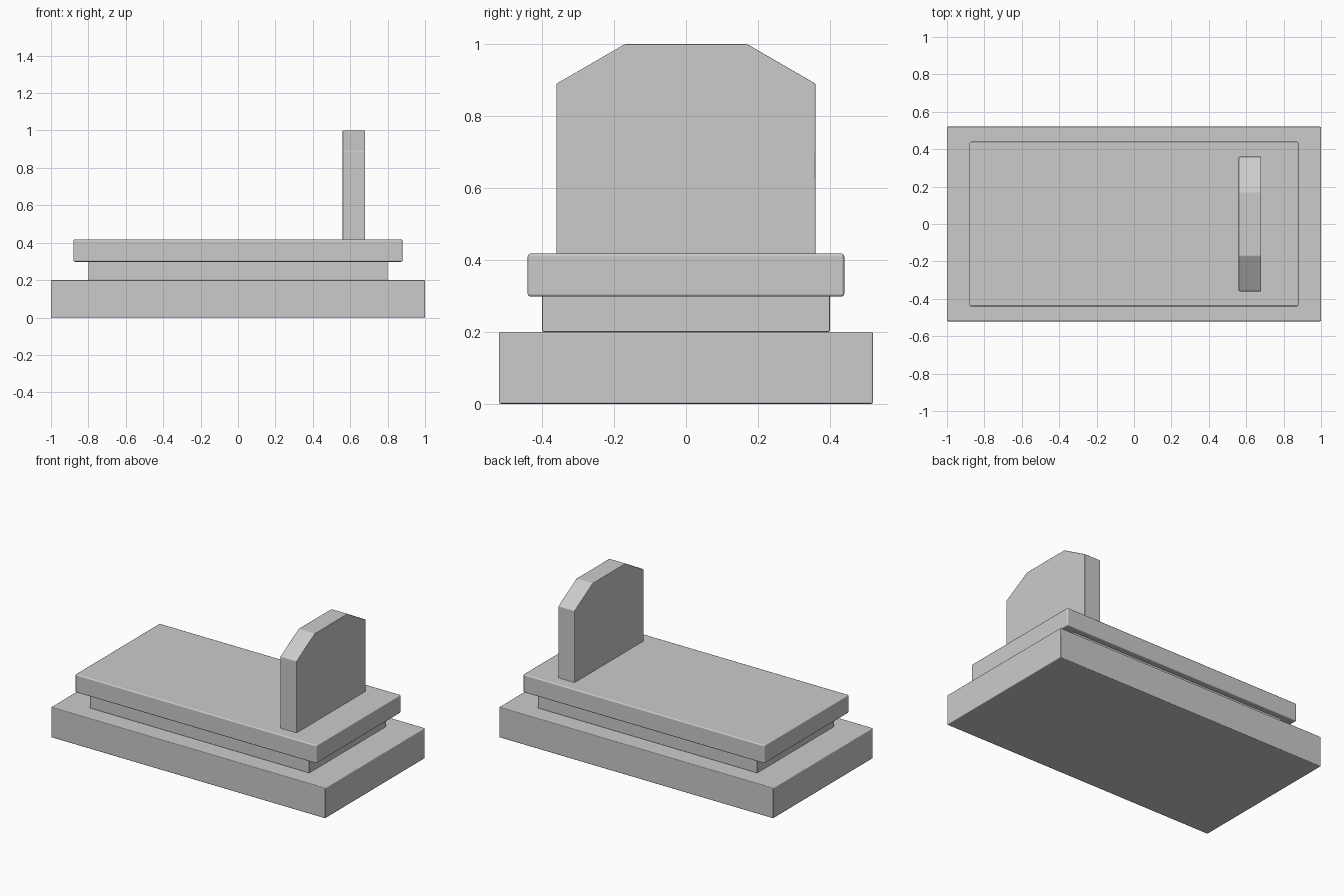
import bpy, bmesh

if "Cube" in bpy.data.objects:
    bpy.data.objects.remove(bpy.data.objects["Cube"])


def finish(obj, bevel):
    """Slightly eased edges with smooth shading kept sharp by angle."""
    mod = obj.modifiers.new("eased_edges", 'BEVEL')
    mod.width = bevel
    mod.segments = 2
    mod.limit_method = 'ANGLE'
    mod.angle_limit = 0.35
    bpy.ops.object.select_all(action='DESELECT')
    obj.select_set(True)
    bpy.context.view_layer.objects.active = obj
    bpy.ops.object.shade_smooth_by_angle()
    # keep the bevel after the shading setup
    mod.harden_normals = True


def extrude_profile(name, points, offset, bevel):
    """Make a solid by extruding a closed flat profile along offset."""
    bm = bmesh.new()
    face = bm.faces.new([bm.verts.new(p) for p in points])
    ext = bmesh.ops.extrude_face_region(bm, geom=[face])
    verts = [g for g in ext["geom"] if isinstance(g, bmesh.types.BMVert)]
    bmesh.ops.translate(bm, verts=verts, vec=offset)
    bmesh.ops.recalc_face_normals(bm, faces=bm.faces)
    mesh = bpy.data.meshes.new(name)
    bm.to_mesh(mesh)
    bm.free()
    obj = bpy.data.objects.new(name, mesh)
    bpy.context.collection.objects.link(obj)
    finish(obj, bevel)
    return obj


# Stacked slabs: name, half length, half width, bottom, top, bevel
slabs = [
    ("base_plinth", 1.0, 0.52, 0.0, 0.2, 0.005),
    ("recessed_plinth", 0.8, 0.4, 0.2, 0.3, 0.003),
    ("cover_slab", 0.88, 0.44, 0.298, 0.418, 0.008),
]
for name, hx, hy, z0, z1, bevel in slabs:
    outline = [(-hx, -hy, z0), (hx, -hy, z0), (hx, hy, z0), (-hx, hy, z0)]
    extrude_profile(name, outline, (0, 0, z1 - z0), bevel)

# Headstone: mirrored half profile with sloped shoulders
half = [(0.36, 0.41), (0.36, 0.89), (0.17, 1.0)]
profile = half + [(-y, z) for y, z in reversed(half)]
extrude_profile("headstone", [(0.56, y, z) for y, z in profile], (0.12, 0, 0), 0.004)
